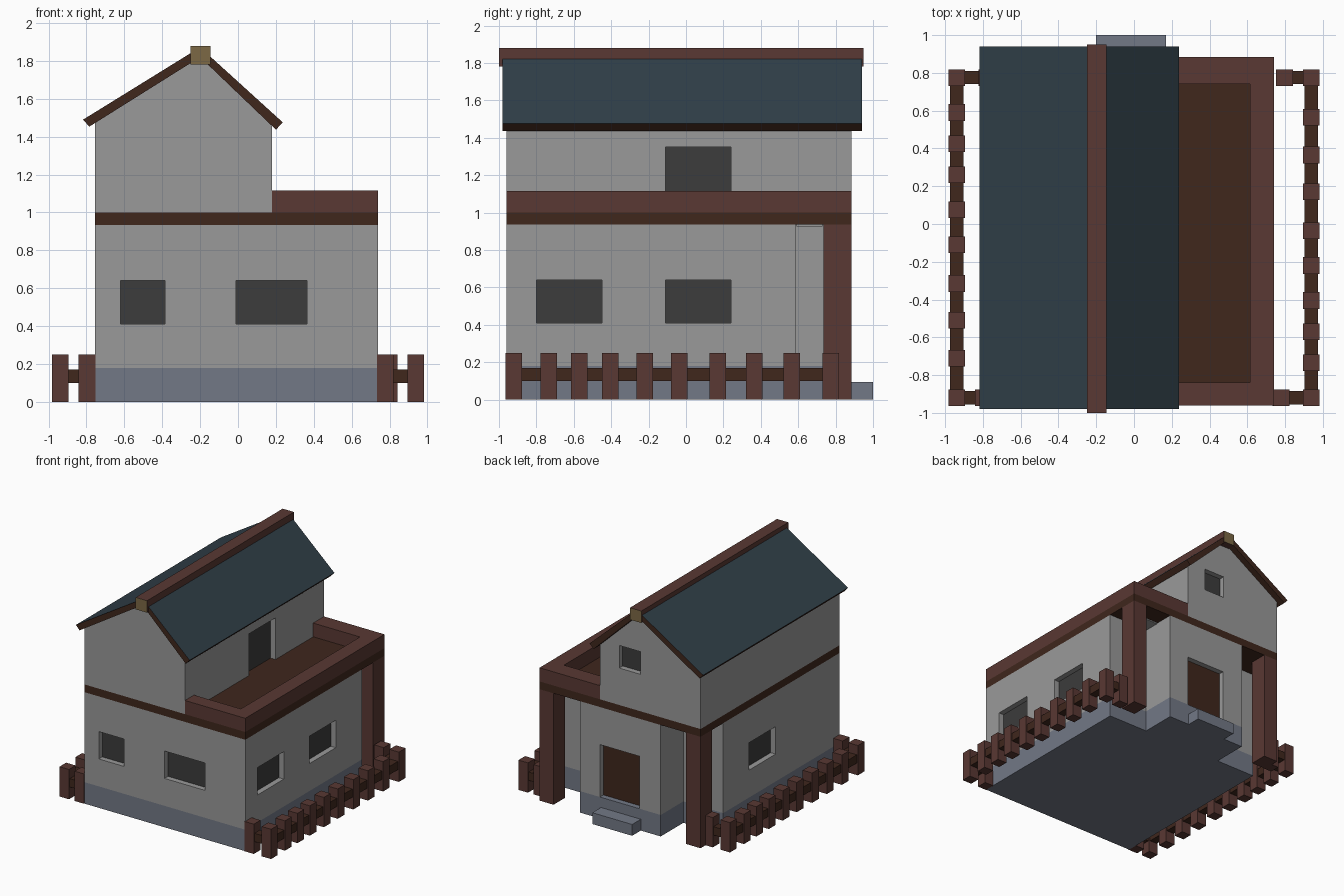
import bpy, bmesh
from mathutils import Vector

if "Cube" in bpy.data.objects:
    bpy.data.objects.remove(bpy.data.objects["Cube"])


def mat(name, r, g, b):
    m = bpy.data.materials.new(name)
    m.diffuse_color = (r, g, b, 1)
    m.use_nodes = True
    m.node_tree.nodes["Principled BSDF"].inputs["Base Color"].default_value = m.diffuse_color
    return m


BROWN = mat("brown_wood", 0.10, 0.04, 0.033)
DARK = mat("dark_wood", 0.05, 0.02, 0.012)
SLATE = mat("slate", 0.03, 0.05, 0.065)
STONE = mat("stone", 0.17, 0.19, 0.24)
GLASS = mat("dark_glass", 0.045, 0.045, 0.045)
TAN = mat("cut_timber", 0.20, 0.14, 0.06)
WALL = mat("wall_grey", 0.32, 0.32, 0.32)


def prism(name, pts, axis, a, b, material):
    """Extrude a 2D outline along y or z from a to b."""
    bm = bmesh.new()
    at = (lambda p, t: (p[0], t, p[1])) if axis == 'y' else (lambda p, t: (p[0], p[1], t))
    face = bm.faces.new([bm.verts.new(at(p, a)) for p in pts])
    ext = bmesh.ops.extrude_face_region(bm, geom=[face])
    step = Vector((0, b - a, 0)) if axis == 'y' else Vector((0, 0, b - a))
    verts = [v for v in ext['geom'] if isinstance(v, bmesh.types.BMVert)]
    bmesh.ops.translate(bm, verts=verts, vec=step)
    bmesh.ops.recalc_face_normals(bm, faces=bm.faces)
    me = bpy.data.meshes.new(name)
    bm.to_mesh(me)
    bm.free()
    me.materials.append(material)
    ob = bpy.data.objects.new(name, me)
    bpy.context.collection.objects.link(ob)
    return ob


def box(name, x0, x1, y0, y1, z0, z1, material):
    return prism(name, [(x0, y0), (x1, y0), (x1, y1), (x0, y1)], 'z', z0, z1, material)


def cut(target, cutter):
    """Subtract the cutter, bake the result and delete the cutter."""
    mod = target.modifiers.new("opening", 'BOOLEAN')
    mod.operation = 'DIFFERENCE'
    mod.solver = 'EXACT'
    mod.object = cutter
    dg = bpy.context.evaluated_depsgraph_get()
    me = bpy.data.meshes.new_from_object(target.evaluated_get(dg))
    target.modifiers.clear()
    target.data = me
    bpy.data.objects.remove(cutter)


L, R, F, B = -0.755, 0.74, -0.96, 0.885     # house extents
D = 0.05                                    # recess depth


def opening(name, target, side, a0, a1, z0, z1, plane, material=GLASS, low=0.0):
    """Recess in a wall with a thin panel at its back; side is the outward direction."""
    s = 1 if side[0] == '+' else -1
    inner, outer, pane = plane - s * D, plane + s * 0.05, plane - s * (D - 0.004)
    args = lambda p, q: ((*sorted((p, q)), a0, a1) if side[1] == 'x' else (a0, a1, *sorted((p, q))))
    cut(target, box("cutter", *args(inner, outer), z0 - low, z1, WALL))
    box(name, *args(inner, pane), z0, z1, material)


# Ground floor: footprint with two porch notches at the back
plan = [(L, F), (R, F), (R, 0.585), (0.365, 0.585), (0.365, B),
        (-0.385, B), (-0.385, 0.585), (L, 0.585)]
prism("stone_base", plan, 'z', 0, 0.18, STONE)
ground = prism("ground_floor_walls", plan, 'z', 0.18, 0.935, WALL)
box("floor_band", L, R, F, B, 0.935, 1.0, DARK)
box("porch_ceiling", 0.37, 0.61, 0.59, 0.73, 0.925, 0.935, WALL)
box("back_step", -0.2, 0.17, B, 1.0, 0, 0.095, STONE)

# Upper floor with an uneven gable
upper = prism("upper_floor_walls", [(L, 1.0), (0.18, 1.0), (0.18, 1.459),
                                    (-0.2, 1.82), (L, 1.474)], 'y', F, B, WALL)

# Windows and doors
opening("front_window_small", ground, '-y', -0.62, -0.385, 0.41, 0.64, F)
opening("front_window_wide", ground, '-y', -0.01, 0.365, 0.41, 0.64, F)
opening("right_window_front", ground, '+x', -0.80, -0.45, 0.41, 0.64, R)
opening("right_window_back", ground, '+x', -0.11, 0.24, 0.41, 0.64, R)
opening("left_window", ground, '-x', -0.11, 0.24, 0.41, 0.64, L)
opening("back_door", ground, '+y', -0.19, 0.18, 0.18, 0.62, B, DARK, 0.02)
opening("terrace_door", upper, '+x', -0.11, 0.24, 1.0, 1.35, 0.18, GLASS, 0.02)
opening("gable_window", upper, '+y', -0.195, 0.0, 1.31, 1.5, B)

# Porch posts
box("porch_post_right", 0.61, R, 0.735, B, 0, 0.935, BROWN)
box("porch_post_left", L, -0.62, 0.735, B, 0, 0.935, BROWN)

# Terrace parapet
prism("terrace_parapet", [(0.18, F), (R, F), (R, B), (0.18, B), (0.18, 0.74),
                          (0.615, 0.74), (0.615, -0.84), (0.18, -0.84)],
      'z', 1.0, 1.115, BROWN)

# Roof slopes: slate on top, dark wood on edges and underside
slopes = {"roof_left": [(-0.2, 1.82), (-0.2, 1.872), (-0.818, 1.49), (-0.785, 1.453)],
          "roof_right": [(-0.2, 1.82), (-0.2, 1.872), (0.237, 1.475), (0.2, 1.437)]}
for name, pts in slopes.items():
    roof = prism(name, pts, 'y', -0.98, 0.94, DARK)
    roof.data.materials.append(SLATE)
    for p in roof.data.polygons:
        if p.normal.z > 0.5 and p.center.z > 1.65:
            p.material_index = 1

# Ridge beam with pale cut ends
ridge = box("ridge_beam", -0.25, -0.145, -1.0, 0.95, 1.78, 1.88, BROWN)
ridge.data.materials.append(TAN)
for p in ridge.data.polygons:
    if abs(p.normal.y) > 0.5:
        p.material_index = 1

# Fences: the left one is the right one turned half way round
PICKETS = [(0.938, y) for y in (-0.92, -0.735, -0.57, -0.405, -0.22,
                                -0.035, 0.17, 0.365, 0.565, 0.775)]
PICKETS += [(0.778, -0.92), (0.797, 0.775)]
RAILS = [(0.903, 0.973, -0.92, 0.775), (0.778, 0.938, -0.955, -0.885), (0.797, 0.938, 0.74, 0.81)]
for side, s in (("right", 1), ("left", -1)):
    ty = lambda y: y if s == 1 else -0.145 - y
    for i, (x, y) in enumerate(PICKETS):
        x, y = s * x, ty(y)
        box(f"{side}_picket_{i}", x - 0.044, x + 0.044, y - 0.044, y + 0.044, 0, 0.25, BROWN)
    for i, (x0, x1, y0, y1) in enumerate(RAILS):
        xs, ys = sorted((s * x0, s * x1)), sorted((ty(y0), ty(y1)))
        box(f"{side}_rail_{i}", *xs, *ys, 0.1, 0.17, DARK)
